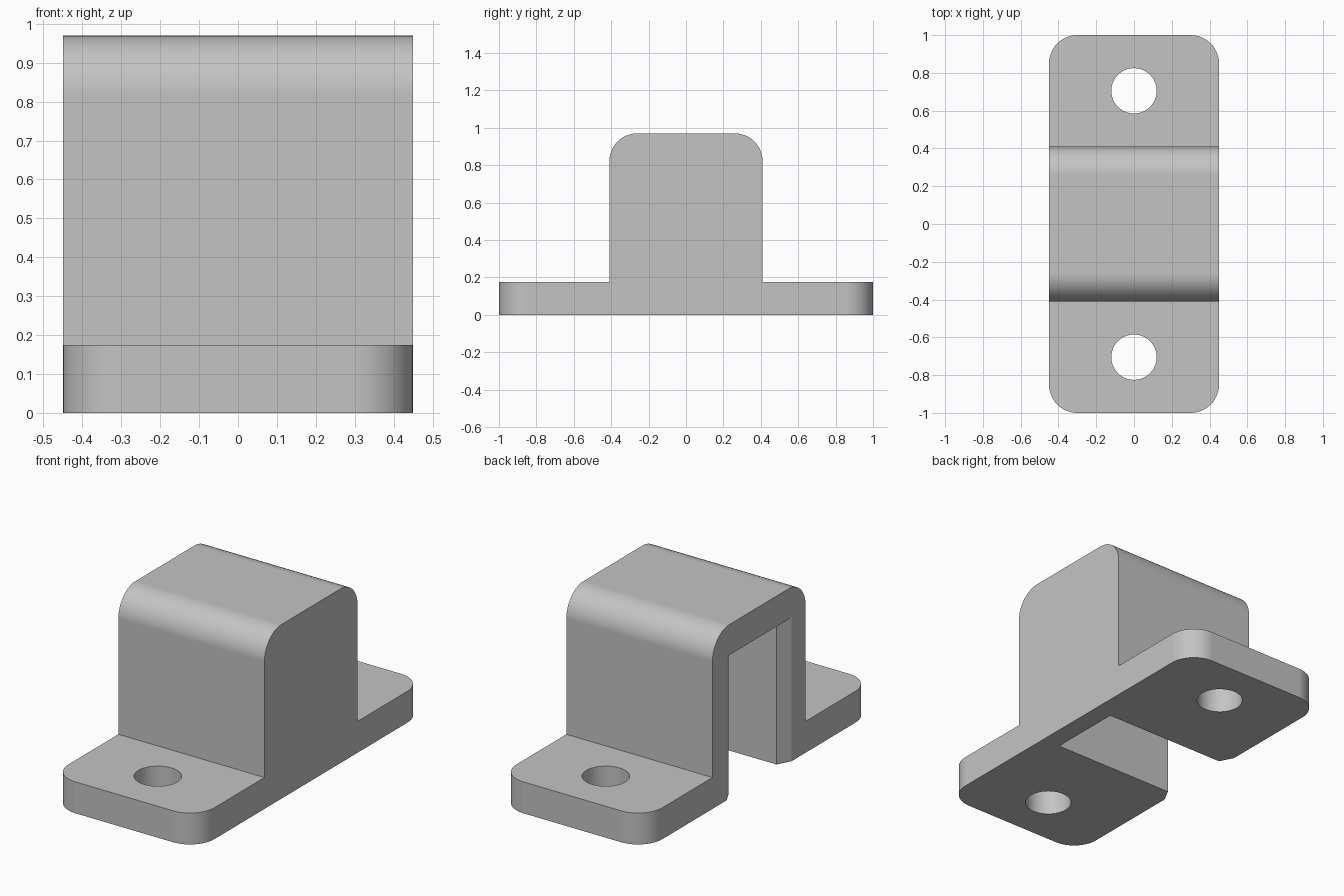
import bpy
import bmesh
from math import radians
from mathutils import Vector

cube = bpy.data.objects.get("Cube")
if cube:
    bpy.data.objects.remove(cube, do_unlink=True)

WIDTH, HEIGHT = 0.45, 0.97          # half width and full height
FLANGE_Z, BLOCK_Y = 0.175, 0.41
ROUND = 0.15

grey = bpy.data.materials.new("plain_grey")
grey.use_nodes = True
grey.diffuse_color = (0.55, 0.55, 0.55, 1)
grey.node_tree.nodes["Principled BSDF"].inputs["Base Color"].default_value = (0.55, 0.55, 0.55, 1)


def prism(name, points, sweep, round_rule=None):
    """Extrude an outline along a vector, rounding the edges the rule picks."""
    bm = bmesh.new()
    face = bm.faces.new([bm.verts.new(p) for p in points])
    grown = bmesh.ops.extrude_face_region(bm, geom=[face])["geom"]
    moved = [v for v in grown if isinstance(v, bmesh.types.BMVert)]
    bmesh.ops.translate(bm, verts=moved, vec=Vector(sweep))
    bmesh.ops.recalc_face_normals(bm, faces=bm.faces[:])
    if round_rule:
        edges = [e for e in bm.edges if round_rule(e)]
        bmesh.ops.bevel(bm, geom=edges, offset=ROUND, offset_type='OFFSET',
                        segments=12, profile=0.5, affect='EDGES')
    mesh = bpy.data.meshes.new(name)
    bm.to_mesh(mesh)
    bm.free()
    obj = bpy.data.objects.new(name, mesh)
    bpy.context.collection.objects.link(obj)
    return obj


def rounded_edge(edge):
    """Upright edges at the flange ends and the long top edges of the housing."""
    a, b = (v.co for v in edge.verts)
    upright = abs(a.z - b.z) > 0.1 and min(abs(a.y), abs(b.y)) > 0.9
    top = min(a.z, b.z) > HEIGHT - 0.01 and abs(a.x - b.x) > 0.1
    return upright or top


# Housing with two flanges: half profile mirrored across y
half = [(1, 0), (1, FLANGE_Z), (BLOCK_Y, FLANGE_Z), (BLOCK_Y, HEIGHT)]
outline = half + [(-y, z) for y, z in reversed(half)]
bracket = prism("bracket", [(-WIDTH, y, z) for y, z in outline],
                (2 * WIDTH, 0, 0), rounded_edge)
bracket.data.materials.append(grey)

# Pocket open at the bottom and one side, flared at the mouth
side = [(0.34, 0.21), (-0.41, 0.21), (-WIDTH, 0.285), (-0.6, 0.285)]
plan = side + [(x, -y) for x, y in reversed(side)]
cutters = [prism("pocket_cutter", [(x, y, -0.1) for x, y in plan], (0, 0, 0.9))]

# Bolt holes
for y in (-0.705, 0.705):
    bpy.ops.mesh.primitive_cylinder_add(vertices=64, radius=0.12, depth=0.6,
                                        location=(0, y, 0.1))
    cutters.append(bpy.context.object)
    cutters[-1].name = "bolt_hole_cutter"

bpy.ops.object.select_all(action='DESELECT')
bpy.context.view_layer.objects.active = bracket
bracket.select_set(True)
for cutter in cutters:
    cutter.hide_render = True
    cut = bracket.modifiers.new("cut", 'BOOLEAN')
    cut.operation = 'DIFFERENCE'
    cut.solver = 'EXACT'
    cut.object = cutter
    bpy.ops.object.modifier_apply(modifier=cut.name)
    bpy.data.objects.remove(cutter, do_unlink=True)

# Smooth rounds with crisp flat faces
bpy.ops.object.shade_smooth_by_angle(angle=radians(20))
normals = bracket.modifiers.new("flat_face_normals", 'WEIGHTED_NORMAL')
normals.keep_sharp = True
